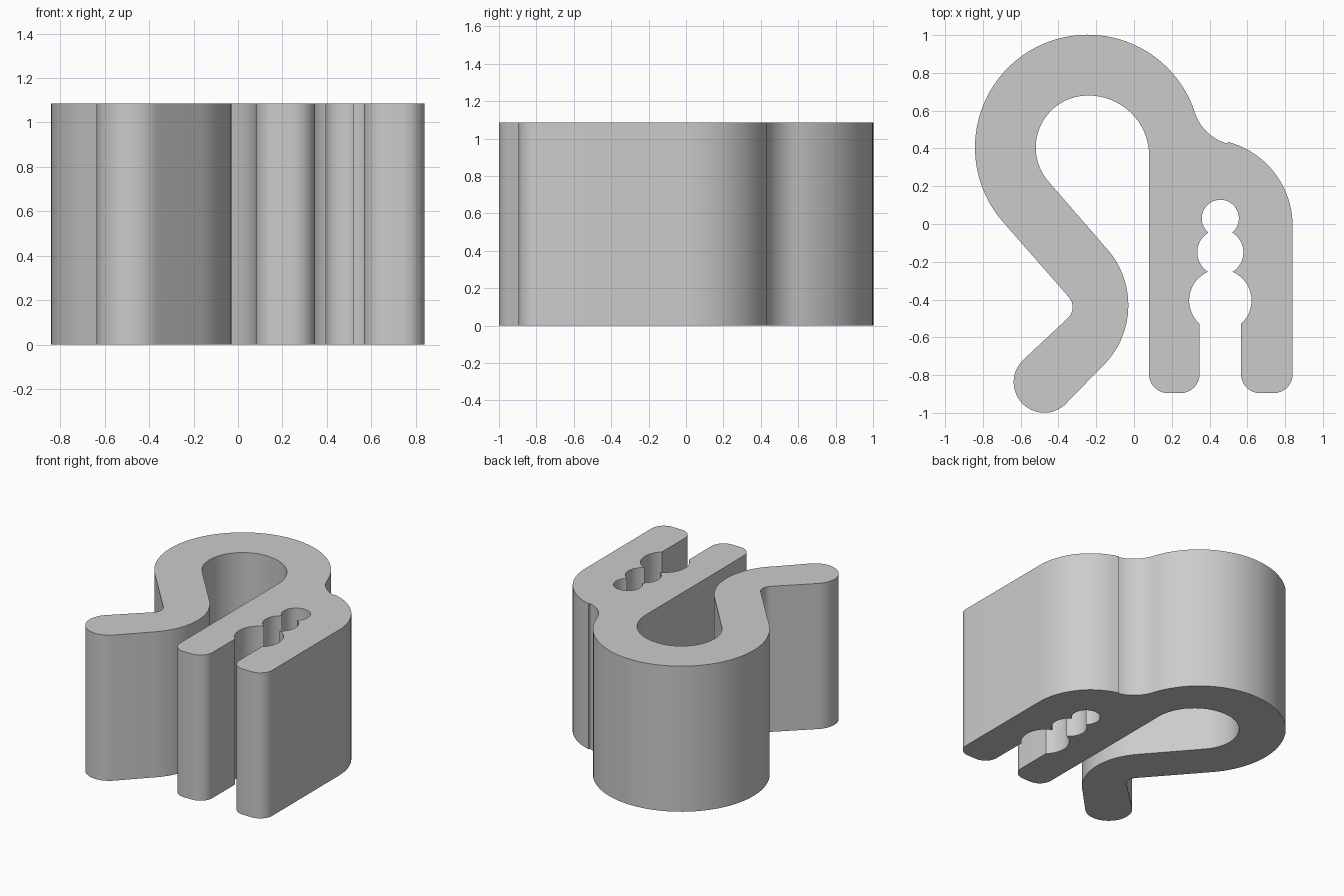
import bpy, bmesh
from math import cos, sin, radians, ceil

cube = bpy.data.objects.get("Cube")
if cube:
    bpy.data.objects.remove(cube, do_unlink=True)

HEIGHT = 1.085


def arc(x, y, r, start, end):
    """Points on an arc, angles in degrees."""
    n = max(8, ceil(abs(end - start) / 4))
    angles = [radians(start + (end - start) * i / n) for i in range(n + 1)]
    return [(x + r * cos(a), y + r * sin(a)) for a in angles]


# Hook: outer bow, inner bend, rounded tip, outer bend, inner bow
hook = (arc(-0.245, 0.405, 0.597, 18, 222)
        + arc(-0.405, -0.44, 0.08, 42, -48)
        + arc(-0.475, -0.837, 0.162, 132, 312)
        + arc(-0.48, -0.43, 0.45, -48, 42)
        + arc(-0.245, 0.405, 0.275, 222, 90)
        + arc(-0.24, 0.36, 0.32, 90, 0))


def leg_end(left, right, r=0.1, y=-0.795):
    return arc(left + r, y, r, 180, 270) + arc(right - r, y, r, 270, 360)


# Slot: three stacked round chambers, left wall mirrored to the right
SLOT_X = 0.457
wall = (arc(SLOT_X, -0.405, 0.165, 228, 114)
        + arc(SLOT_X, -0.15, 0.122, 239, 121)
        + arc(SLOT_X, 0.03, 0.098, 230, 90))
slot = wall + [(2 * SLOT_X - x, y) for x, y in reversed(wall)]

# Shoulder and the fillet back into the bow
shoulder = arc(0.38, -0.01, 0.46, 0, 75) + arc(0.56, 0.667, 0.25, 255, 198)

outline = hook + leg_end(0.08, 0.347) + slot + leg_end(0.567, 0.84) + shoulder

# Extrude the outline into the clip
bm = bmesh.new()
verts = []
last = outline[-1]
for p in outline:
    if abs(p[0] - last[0]) + abs(p[1] - last[1]) > 0.003:
        verts.append(bm.verts.new((p[0], p[1], 0)))
        last = p
base = bm.faces.new(verts)
top = bmesh.ops.extrude_face_region(bm, geom=[base], use_keep_orig=True)["geom"]
bmesh.ops.translate(bm, vec=(0, 0, HEIGHT),
                    verts=[g for g in top if isinstance(g, bmesh.types.BMVert)])
bmesh.ops.recalc_face_normals(bm, faces=bm.faces)
mesh = bpy.data.meshes.new("cable_clip")
bm.to_mesh(mesh)
bm.free()

clip = bpy.data.objects.new("cable_clip", mesh)
bpy.context.collection.objects.link(clip)

# Plain grey plastic
grey = bpy.data.materials.new("light_grey")
grey.use_nodes = True
colour = (0.6, 0.6, 0.6, 1)
grey.diffuse_color = colour
grey.node_tree.nodes["Principled BSDF"].inputs["Base Color"].default_value = colour
mesh.materials.append(grey)

bpy.ops.object.select_all(action="DESELECT")
clip.select_set(True)
bpy.context.view_layer.objects.active = clip
bpy.ops.object.shade_smooth_by_angle(angle=radians(30))
